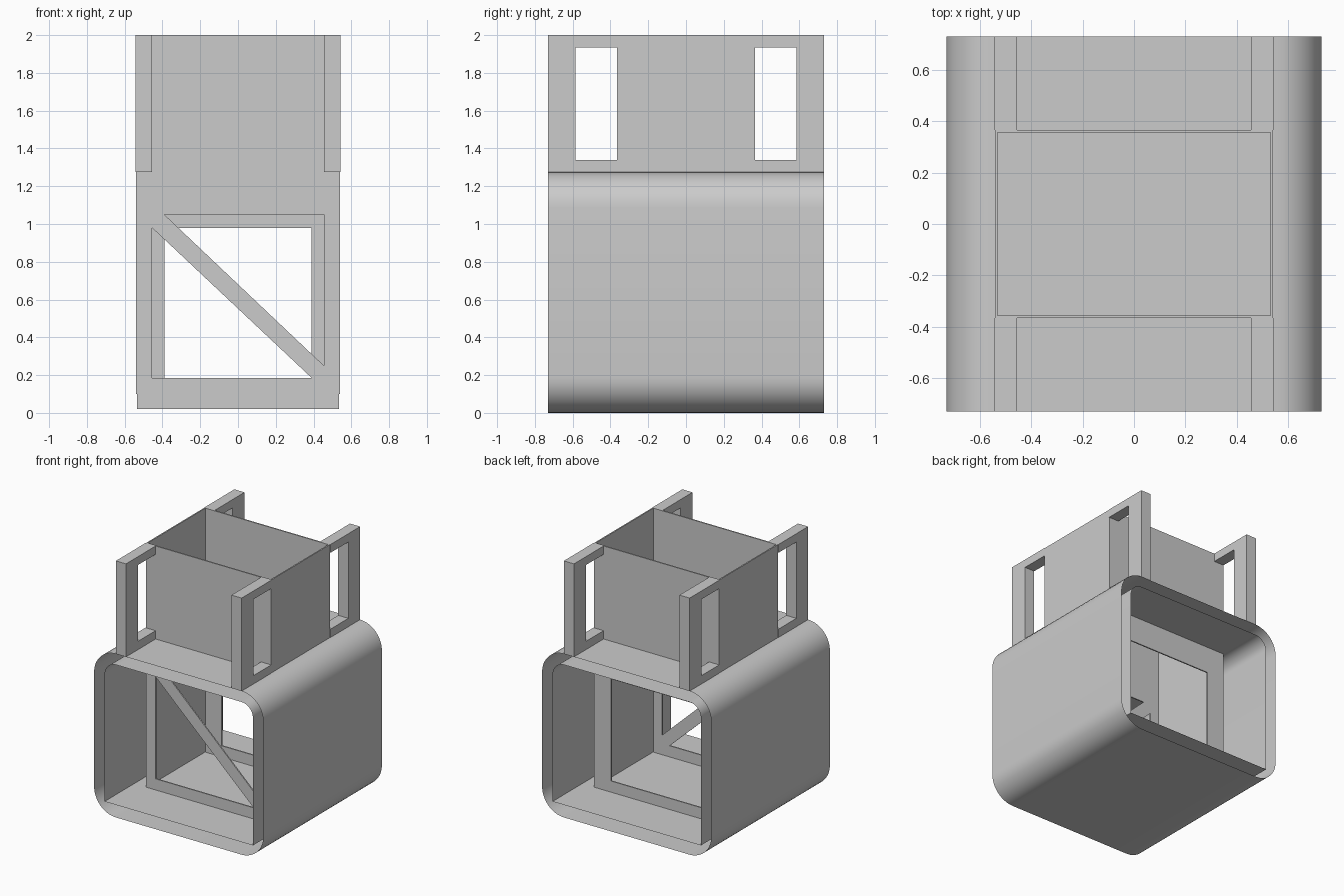
import bpy, bmesh, math

if "Cube" in bpy.data.objects:
    bpy.data.objects.remove(bpy.data.objects["Cube"])

D = 0.73          # half depth / half width of the shell
W = 0.54          # half width of the chute
C = 0.365         # half depth of the chute
T = 0.01          # sheet thickness


def make(name, bm, smooth=False):
    me = bpy.data.meshes.new(name)
    bm.to_mesh(me)
    bm.free()
    ob = bpy.data.objects.new(name, me)
    bpy.context.collection.objects.link(ob)
    if smooth:
        bpy.ops.object.select_all(action='DESELECT')
        ob.select_set(True)
        bpy.context.view_layer.objects.active = ob
        bpy.ops.object.shade_smooth_by_angle(angle=math.radians(35))
    return ob


def add_box(bm, x0, x1, y0, y1, z0, z1):
    vs = bmesh.ops.create_cube(bm, size=1)['verts']
    for v in vs:
        v.co.x = x0 if v.co.x < 0 else x1
        v.co.y = y0 if v.co.y < 0 else y1
        v.co.z = z0 if v.co.z < 0 else z1


def boxes(name, items):
    bm = bmesh.new()
    for it in items:
        add_box(bm, *it)
    return make(name, bm)


def arc(cx, cz, r, a0, a1, n=10):
    return [(cx + r * math.cos(math.radians(a0 + (a1 - a0) * i / n)),
             cz + r * math.sin(math.radians(a0 + (a1 - a0) * i / n))) for i in range(n + 1)]


def tube(name, half, top, flip):
    # open-topped sleeve along y, plus two strips leaving the chute hole on top
    bm = bmesh.new()
    pts = half + [(-x, z) for x, z in reversed(half)]
    a = [bm.verts.new((x, -D, z)) for x, z in pts]
    b = [bm.verts.new((x, D, z)) for x, z in pts]
    faces = [bm.faces.new((a[i], a[i + 1], b[i + 1], b[i])) for i in range(len(pts) - 1)]
    for y0, y1 in ((-D, -C), (C, D)):
        vs = [bm.verts.new(p) for p in ((-W, y0, top), (W, y0, top), (W, y1, top), (-W, y1, top))]
        faces.append(bm.faces.new(vs))
    # consistent facing: outward for the outer skin, inward for the lining
    for f in faces:
        f.normal_update()
        c = f.calc_center_median()
        out = f.normal.x * c.x + f.normal.z * (c.z - 0.635) > 0
        if out == flip:
            f.normal_flip()
    return make(name, bm, True)


# rounded outer skin and its lining, both open at front and back
tube("outer_sleeve", arc(W, 1.085, 0.19, 90, 0) + arc(W, 0.19, 0.19, 0, -90), 1.275, False)
tube("inner_sleeve", arc(W, 1.09, 0.1, 90, 0) + [(0.64, 0.098)], 1.19, True)

# chute side walls and upper end walls
boxes("chute_side_walls", [(s * W - (T if s > 0 else 0), s * W + (T if s < 0 else 0), -C, C, 0.1, 2)
                           for s in (-1, 1)])
ends = []
for y0 in (-C, C - T):
    ends.append((-W, W, y0, y0 + T, 1.19, 2))
    ends.append((-0.535, 0.535, y0, y0 + T, 0.02, 0.1))
boxes("chute_end_walls", ends)


def frame(name, y0, xi, zt):
    return boxes(name, [(-W, -xi, y0, y0 + T, 0.1, 1.19), (xi, W, y0, y0 + T, 0.1, 1.19),
                        (-xi, xi, y0, y0 + T, 0.1, 0.185), (-xi, xi, y0, y0 + T, zt, 1.19)])


# lower openings in front and back
frame("front_frame", -C, 0.455, 1.05)
frame("back_frame", C - T, 0.39, 0.98)

# diagonal brace in the front opening
bm = bmesh.new()
outline = [(-0.455, 0.98), (0.39, 0.185), (0.455, 0.185), (0.455, 0.25), (-0.39, 1.05), (-0.455, 1.05)]
f = bm.faces.new([bm.verts.new((x, -C, z)) for x, z in outline])
ext = bmesh.ops.extrude_face_region(bm, geom=[f])
for v in ext['geom']:
    if isinstance(v, bmesh.types.BMVert):
        v.co.y += T
bmesh.ops.recalc_face_normals(bm, faces=bm.faces)
make("front_brace", bm)

# four C-shaped handles at the corners
for sx, side in ((-1, "left"), (1, "right")):
    for sy, end in ((-1, "front"), (1, "back")):
        parts = []
        for y0, y1, z0, z1 in ((0.585, D, 1.275, 2), (C, 0.585, 1.275, 1.34), (C, 0.585, 1.935, 2)):
            xs = sorted((sx * 0.455, sx * 0.5425))
            ys = sorted((sy * y0, sy * y1))
            parts.append((*xs, *ys, z0, z1))
        boxes(f"{end}_{side}_handle", parts)
